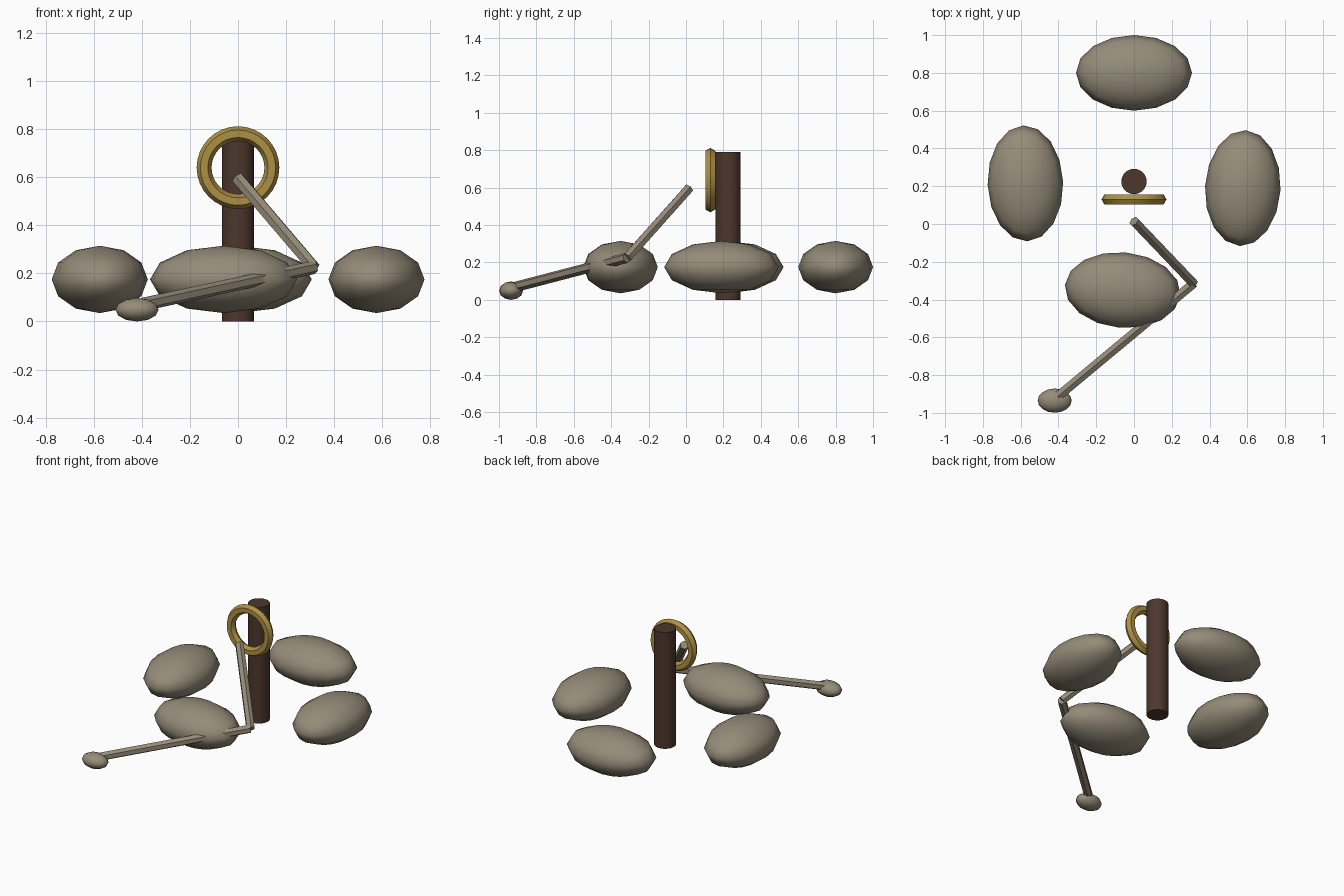
import bpy
from math import radians, pi
from mathutils import Vector

cube = bpy.data.objects.get("Cube")
if cube:
    bpy.data.objects.remove(cube, do_unlink=True)


def make_material(name, rgb):
    mat = bpy.data.materials.new(name)
    mat.use_nodes = True
    mat.diffuse_color = (*rgb, 1)
    mat.node_tree.nodes["Principled BSDF"].inputs["Base Color"].default_value = (*rgb, 1)
    return mat


stone = make_material("stone", (0.30, 0.26, 0.19))
wood = make_material("dark wood", (0.075, 0.038, 0.025))
gold = make_material("gold", (0.42, 0.28, 0.06))


def finish(name, mat, smooth_angle=None):
    obj = bpy.context.object
    obj.name = name
    obj.data.materials.append(mat)
    if smooth_angle:
        bpy.ops.object.shade_smooth_by_angle(angle=radians(smooth_angle))
    return obj


def ellipsoid(name, centre, radii, turn=0, segments=16, rings=6):
    bpy.ops.mesh.primitive_uv_sphere_add(segments=segments, ring_count=rings,
                                         radius=1, location=centre)
    obj = finish(name, stone, 60)
    obj.scale = radii
    obj.rotation_euler.z = radians(turn)


def bar(name, start, end, radius=0.028):
    start, end = Vector(start), Vector(end)
    axis = end - start
    bpy.ops.mesh.primitive_cylinder_add(vertices=6, radius=radius, depth=axis.length,
                                        location=(start + end) / 2)
    obj = finish(name, stone)
    obj.rotation_euler = axis.to_track_quat('Z', 'Y').to_euler()


# Ring of four boulders
boulder = (0.307, 0.2, 0.14)
ellipsoid("back_boulder", (0, 0.8, 0.175), boulder)
ellipsoid("front_boulder", (-0.06, -0.35, 0.175), boulder, -5)
ellipsoid("right_boulder", (-0.575, 0.215, 0.175), boulder, 92)
ellipsoid("left_boulder", (0.576, 0.19, 0.175), boulder, 87)

# Upright post
bpy.ops.mesh.primitive_cylinder_add(vertices=32, radius=0.067, depth=0.79,
                                    location=(0, 0.225, 0.395))
finish("post", wood, 30)

# Faceted ring hanging in front of the post
bpy.ops.mesh.primitive_torus_add(major_segments=32, minor_segments=6,
                                 major_radius=0.141, minor_radius=0.031,
                                 location=(0, 0.13, 0.64), rotation=(pi / 2, 0, 0))
finish("ring", gold, 30)

# Bent arm with a rounded foot
elbow = (0.315, -0.315, 0.225)
bar("upper_arm", (0, 0.015, 0.595), elbow)
bar("lower_arm", elbow, (-0.4, -0.91, 0.07))
ellipsoid("foot", (-0.42, -0.935, 0.049), (0.09, 0.064, 0.049))
